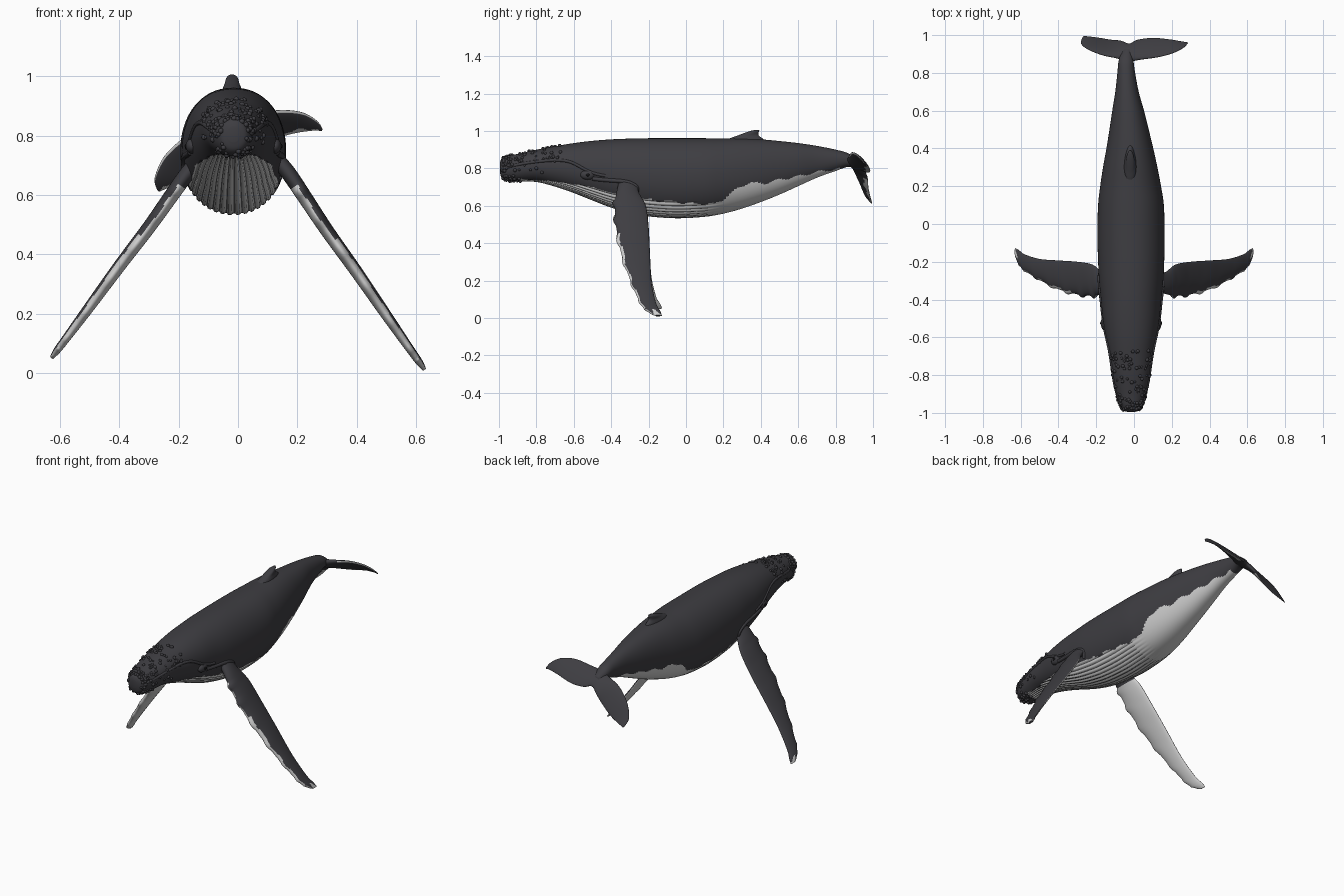
import bpy, bmesh, math, random
from mathutils import Vector, Matrix

if "Cube" in bpy.data.objects:
    bpy.data.objects.remove(bpy.data.objects["Cube"])

random.seed(4)


def material(name, col):
    m = bpy.data.materials.new(name)
    m.diffuse_color = (*col, 1)
    m.use_nodes = True
    m.node_tree.nodes["Principled BSDF"].inputs["Base Color"].default_value = m.diffuse_color
    return m


DARK = material("charcoal skin", (0.048, 0.047, 0.054))
LIGHT = material("pale underside", (0.62, 0.62, 0.62))
GROOVE = material("grey pleat groove", (0.12, 0.12, 0.125))
BLACK = material("black eye", (0.008, 0.008, 0.009))


def finish(name, bm, mats):
    bmesh.ops.recalc_face_normals(bm, faces=bm.faces[:])
    me = bpy.data.meshes.new(name)
    bm.to_mesh(me)
    bm.free()
    for m in mats:
        me.materials.append(m)
    for p in me.polygons:
        p.use_smooth = True
    ob = bpy.data.objects.new(name, me)
    bpy.context.collection.objects.link(ob)
    return ob


def spline(rows, u):
    """Smooth interpolation through rows of numbers at index u."""
    n = len(rows) - 1
    i = min(int(u), n - 1)
    t = u - i
    a, b, c, d = (rows[max(0, min(n, i + k))] for k in (-1, 0, 1, 2))
    return [0.5 * (2 * q + (r - p) * t + (2 * p - 5 * q + 4 * r - s) * t * t
                   + (3 * q - p - 3 * r + s) * t ** 3) for p, q, r, s in zip(a, b, c, d)]


def linear(pts, y):
    for (y0, z0), (y1, z1) in zip(pts, pts[1:]):
        if y0 <= y <= y1:
            return z0 + (z1 - z0) * (y - y0) / (y1 - y0)
    return 0


def loft(rings):
    bm = bmesh.new()
    vs = [[bm.verts.new(p) for p in r] for r in rings]
    n = len(vs[0])
    tags = {}
    for i in range(len(vs) - 1):
        for j in range(n):
            f = bm.faces.new((vs[i][j], vs[i][(j + 1) % n], vs[i + 1][(j + 1) % n], vs[i + 1][j]))
            tags[f] = (i, j)
    for r in (vs[0], vs[-1]):
        bm.faces.new(r)
    bmesh.ops.recalc_face_normals(bm, faces=bm.faces[:])
    return bm, tags


# Body stations: y, top z, bottom z, half width, centre x
BODY = [(-.995, .832, .778, .020, -.015), (-.985, .852, .75, .044, -.015),
        (-.955, .866, .733, .062, -.015), (-.9, .877, .729, .08, -.015),
        (-.8, .90, .727, .10, -.015), (-.7, .918, .702, .115, -.015),
        (-.6, .935, .668, .134, -.015), (-.5, .947, .628, .15, -.015),
        (-.4, .955, .59, .16, -.015), (-.3, .959, .562, .17, -.015),
        (-.2, .961, .543, .175, -.015), (-.05, .961, .533, .178, -.016),
        (.1, .961, .541, .174, -.016), (.2, .96, .558, .161, -.018),
        (.3, .96, .585, .144, -.02), (.4, .955, .62, .124, -.022),
        (.5, .946, .66, .104, -.026), (.6, .935, .705, .084, -.031),
        (.7, .92, .75, .062, -.037), (.8, .90, .786, .047, -.041),
        (.87, .879, .808, .038, -.042), (.925, .835, .79, .02, -.035)]
# Edge of the pale underside: height along the body
EDGE = [(-.89, .745), (-.7, .73), (-.5, .70), (-.4, .67), (-.18, .63), (0, .615), (.15, .608),
        (.2, .635), (.27, .69), (.33, .722), (.42, .72), (.5, .74), (.6, .757), (.7, .78), (.82, .80)]
AROUND, STEP = 240, 7


def surf(u, a):
    y, top, bot, w, cx = spline(BODY, u)
    c, s = math.cos(a), math.sin(a)
    x = cx + w * math.copysign(abs(c) ** .92, c)
    return Vector((x, y, (top + bot) / 2 + (top - bot) / 2 * math.copysign(abs(s) ** .95, s)))


def pale(p):
    return p.z < linear(EDGE, p.y) + .006 * math.sin(p.y * 55) * (p.y > -.2)


def side_point(y, z, side, out=0):
    """Point on the body's flank at the given length and height."""
    u = min((k * .02 for k in range(1050)), key=lambda k: abs(spline(BODY, k)[0] - y))
    _, top, bot, w, cx = spline(BODY, u)
    s = max(-.99, min(.99, (z - (top + bot) / 2) / ((top - bot) / 2)))
    return Vector((cx + side * (w * math.cos(math.asin(s)) ** .92 + out), y, z))


# Body with throat pleats
rings = []
for i in range((len(BODY) - 1) * STEP + 1):
    ring = []
    for j in range(AROUND):
        p = surf(i / STEP, 2 * math.pi * j / AROUND)
        if j % 5 < 2 and p.y < .2 and pale(p):
            _, top, bot, _, cx = spline(BODY, i / STEP)
            inward = Vector((cx, p.y, (top + bot) / 2)) - p
            p += inward.normalized() * .005 * min(1, (.2 - p.y) * 6)
        ring.append(p)
    rings.append(ring)
bm, tags = loft(rings)
for f, (i, j) in tags.items():
    c = f.calc_center_median()
    if pale(c):
        f.material_index = 2 if j % 5 == 0 and c.y < .12 else 1
finish("body", bm, [DARK, LIGHT, GROOVE])


def blade(name, sections, rule, bumps=0, steps=8, around=40):
    """Lens-shaped fin: rows of leading xyz, trailing xyz, thickness."""
    n = (len(sections) - 1) * steps
    rows = [spline(sections, i / steps) for i in range(n + 1)]
    mids = [(Vector(r[:3]) + Vector(r[3:6])) / 2 for r in rows]
    rings = []
    for i, r in enumerate(rows):
        lead, trail = Vector(r[:3]), Vector(r[3:6])
        chord = trail - lead
        nrm = chord.cross(mids[min(n, i + 1)] - mids[max(0, i - 1)]).normalized()
        if bumps and i / n > .2:
            lead -= chord.normalized() * bumps * max(0, math.sin(i * .95)) * (1.2 - i / n)
            chord = trail - lead
        ring = []
        for k in range(around):
            a = 2 * math.pi * k / around
            c = (1 - math.cos(a)) / 2
            ring.append(lead + chord * c + nrm * math.sin(a) * r[6] * .5 * (1.2 - .45 * c))
        rings.append(ring)
    bm, tags = loft(rings)
    for f, (i, k) in tags.items():
        c = (1 - math.cos(2 * math.pi * (k + .5) / around)) / 2
        f.material_index = int(rule(f.normal, i / n, c))
    return finish(name, bm, [DARK, LIGHT])


# Flippers: x, leading y, trailing y, z, thickness
FLIPPER = [(.10, -.35, -.25, .755, .05), (.165, -.37, -.255, .68, .052), (.22, -.38, -.215, .60, .05),
           (.30, -.372, -.2, .48, .046), (.40, -.345, -.193, .34, .042), (.50, -.295, -.185, .195, .036),
           (.58, -.245, -.16, .08, .028), (.61, -.21, -.138, .038, .024), (.628, -.165, -.128, .012, .012)]
for side, name in ((1, "right_flipper"), (-1, "left_flipper")):
    secs = []
    for x, ly, ty, z, t in FLIPPER:
        if side < 0:
            z = z * .94 + .04
        secs.append((side * x, ly, z, side * x, ty, z, t))

    def flipper_rule(nrm, s, c, side=side):
        under = nrm.dot(Vector((-.82 * side, 0, -.57)))
        mottle = .25 * math.sin(s * 47) * math.sin(s * 19 + 1)
        rim = s > .4 and c < .05 + .12 * mottle + .05 * s
        tip = s > .9 + .05 * math.sin(c * 9)
        return s > .19 and (under > .1 + mottle * (c < .3) - .35 * (c < .3) or rim or tip)
    blade(name, secs, flipper_rule, bumps=.016)

# Tail flukes, rolled to one side, from left tip to right tip
FLUKES = [(-.273, .987, .618, -.266, .995, .611, .003), (-.28, .955, .66, -.24, .993, .622, .01),
          (-.245, .925, .735, -.18, .985, .65, .016), (-.17, .895, .80, -.12, .975, .695, .022),
          (-.09, .878, .832, -.07, .97, .748, .034), (-.04, .862, .846, -.025, .955, .785, .044),
          (.04, .872, .866, .02, .975, .778, .034), (.135, .885, .885, .10, .985, .785, .022),
          (.215, .908, .878, .19, .977, .808, .016), (.265, .935, .85, .255, .966, .817, .01),
          (.285, .957, .822, .282, .963, .815, .003)]
blade("tail_flukes", FLUKES,
      lambda nrm, s, c: nrm.dot(Vector((0, -.7, -.7))) > .1 and abs(s - .5) > .12
      and (c > .8 + .06 * math.sin(s * 60) or c < .05))

# Dorsal fin: z, leading y, trailing y, thickness
blade("dorsal_fin", [(-.02, a, z, -.02, b, z, t) for z, a, b, t in (
    (.92, .19, .45, .075), (.955, .225, .415, .065), (.975, .275, .39, .05),
    (.99, .315, .388, .042), (1.0, .345, .392, .03), (1.006, .37, .39, .01))],
    lambda *a: 0)

# Head tubercles on the upper jaw and chin
bm = bmesh.new()
spots = [(random.uniform(1.2, 5.3), math.radians(random.uniform(12, 168))) for _ in range(120)]
spots += [(random.uniform(1, 3.2), math.radians(random.uniform(-150, -30))) for _ in range(35)]
for side in (0, math.pi):
    spots += [(u * .3 + 1, side + math.radians(random.uniform(-22, 12))) for u in range(12)]
for u, a in spots:
    bmesh.ops.create_icosphere(bm, subdivisions=2, radius=random.uniform(.006, .010),
                               matrix=Matrix.Translation(surf(u, a)))
finish("head_tubercles", bm, [DARK])

# Mouth lines, cheek folds, eyes
MOUTH = [(-.975, .80), (-.9, .822), (-.8, .836), (-.7, .846), (-.62, .84), (-.56, .805), (-.5, .77), (-.43, .76)]
FOLD = [(-.5, .745), (-.42, .735), (-.35, .735), (-.28, .72), (-.25, .69), (-.27, .66)]


def tube(name, pts, radius):
    cu = bpy.data.curves.new(name, 'CURVE')
    cu.dimensions = '3D'
    cu.bevel_depth, cu.bevel_resolution, cu.resolution_u = radius, 3, 6
    sp = cu.splines.new('NURBS')
    sp.points.add(len(pts) - 1)
    sp.use_endpoint_u = True
    for q, p in zip(sp.points, pts):
        q.co = (*p, 1)
    cu.materials.append(DARK)
    bpy.context.collection.objects.link(bpy.data.objects.new(name, cu))


for side, name in ((1, "right"), (-1, "left")):
    tube(name + "_lip", [side_point(y, z, side) for y, z in MOUTH], .008)
    tube(name + "_shoulder_fold", [side_point(y, z, side) for y, z in FOLD], .011)
    for part, size, out, mat in (("_eye_bulge", (.02, .04, .026), -.004, DARK),
                                 ("_eye", (.006, .009, .008), .014, BLACK)):
        bm = bmesh.new()
        bmesh.ops.create_uvsphere(bm, u_segments=24, v_segments=14, radius=1, matrix=Matrix.Translation(
            side_point(-.525, .765, side, out)) @ Matrix.Diagonal((*size, 1)))
        finish(name + part, bm, [mat])
